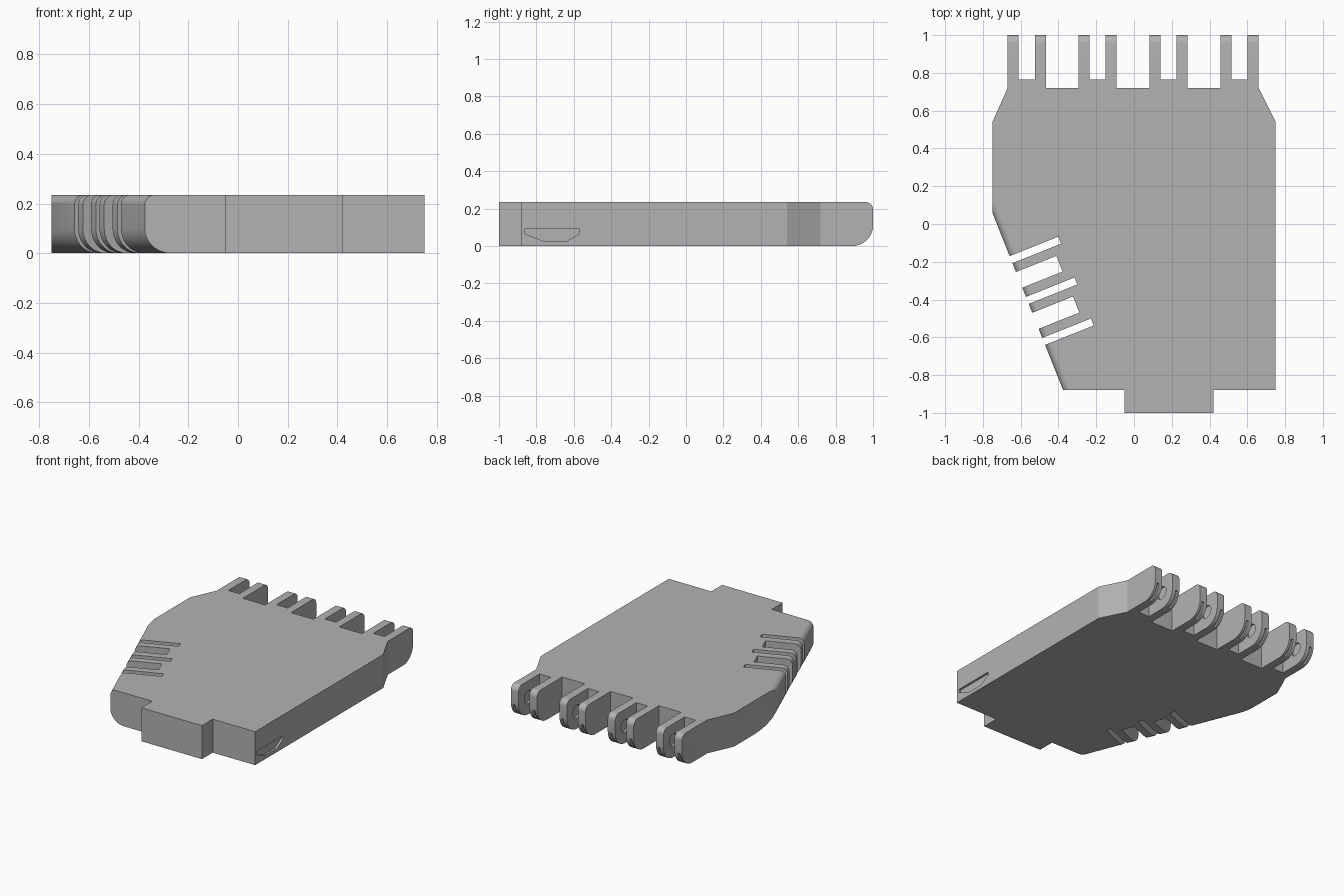
import bpy, bmesh
from math import cos, sin, radians
from mathutils import Matrix, Vector

cube = bpy.data.objects.get("Cube")
if cube:
    bpy.data.objects.remove(cube)

H = 0.235
X, Y, Z = Vector((1, 0, 0)), Vector((0, 1, 0)), Vector((0, 0, 1))

grey = bpy.data.materials.new("plain grey")
grey.use_nodes = True
colour = (0.45, 0.45, 0.45, 1)
grey.diffuse_color = colour
grey.node_tree.nodes["Principled BSDF"].inputs["Base Color"].default_value = colour


def prism(name, pts, u, v, origin, start, end):
    """Extrude a 2D section in the u, v plane along u x v."""
    w = u.cross(v)
    bm = bmesh.new()
    rings = [[bm.verts.new(origin + u * a + v * b + w * t) for a, b in pts]
             for t in (start, end)]
    n = len(pts)
    bm.faces.new(rings[0])
    bm.faces.new(rings[1])
    for i in range(n):
        j = (i + 1) % n
        bm.faces.new((rings[0][i], rings[0][j], rings[1][j], rings[1][i]))
    bmesh.ops.recalc_face_normals(bm, faces=bm.faces)
    mesh = bpy.data.meshes.new(name)
    bm.to_mesh(mesh)
    bm.free()
    mesh.materials.append(grey)
    ob = bpy.data.objects.new(name, mesh)
    bpy.context.collection.objects.link(ob)
    return ob


def cut(target, cutter, operation="DIFFERENCE"):
    cutter.hide_render = True
    mod = target.modifiers.new("cut", "BOOLEAN")
    mod.operation, mod.solver, mod.object = operation, "EXACT", cutter
    bpy.context.view_layer.objects.active = target
    bpy.ops.object.modifier_apply(modifier=mod.name)
    bpy.data.objects.remove(cutter)


def arc(cx, cy, r, a0, a1, n=10):
    angles = [radians(a0 + (a1 - a0) * i / n) for i in range(n + 1)]
    return [(cx + r * cos(a), cy + r * sin(a)) for a in angles]


# Plate outline with four pairs of hinge lugs along the back
knuckles = [-0.568, -0.193, 0.182, 0.559]
inner, outer, back, web = 0.043, 0.101, 0.72, 0.765
outline = [(-0.375, -0.88), (-0.75, 0.06), (-0.75, 0.54)]
for c in knuckles:
    outline += [(c - outer, back), (c - outer, 1), (c - inner, 1), (c - inner, web),
                (c + inner, web), (c + inner, 1), (c + outer, 1), (c + outer, back)]
outline += [(0.75, 0.54), (0.75, -0.88), (0.42, -0.88), (0.42, -1),
            (-0.05, -1), (-0.05, -0.88)]
body = prism("palm_plate", outline, X, Y, Vector(), 0, H)

# Rounded lug tips
low, top = 0.11, 0.04
tips = [(-2, 0)] + arc(1 - low, low, low, -90, 0) + arc(1 - top, H - top, top, 0, 90) + [(-2, H)]
cut(body, prism("tip_rounding", tips, Y, Z, Vector(), -2, 2), "INTERSECT")

# Rounded slanted edge
inward = Vector((0.94, 0.375, 0)).normalized()
along = inward.cross(Z)
corner = Vector((-0.75, 0.06, 0))
low = 0.098
edge = [(3, 0)] + arc(low, low, low, 270, 180) + arc(top, H - top, top, 180, 90) + [(3, H)]
cut(body, prism("edge_rounding", edge, inward, Z, corner, -3, 3), "INTERSECT")

# Slots through the slanted edge: two ends in y, and depth
for y0, y1, depth in [(-0.17, -0.207, 0.277), (-0.254, -0.337, 0.23),
                      (-0.386, -0.423, 0.277), (-0.47, -0.555, 0.232),
                      (-0.603, -0.64, 0.277)]:
    t0, t1 = [(y - corner.y) / along.y for y in (y0, y1)]
    section = [(-0.1, -0.1), (depth, -0.1), (depth, H + 0.1), (-0.1, H + 0.1)]
    cut(body, prism("edge_slot", section, inward, Z, corner, t0, t1))

# Blind pivot holes and curved grooves in the lugs
hole = arc(0.89, 0.12, 0.045, 0, 360, 24)[:-1]
groove = arc(0.89, 0.11, 0.095, -75, -5) + arc(0.89, 0.11, 0.14, -5, -75)
for c in knuckles:
    cut(body, prism("pivot_hole", hole, Y, Z, Vector(), c - 0.058, c + 0.058))
    for side in (-1, 1):
        m = c + side * 0.078
        cut(body, prism("lug_groove", groove, Y, Z, Vector(), m - 0.008, m + 0.008))

# Shallow recess in the left side
recess = [(-0.86, 0.09), (-0.57, 0.09), (-0.57, 0.065), (-0.64, 0.025),
          (-0.76, 0.025), (-0.86, 0.065)]
cut(body, prism("side_recess", recess, Y, Z, Vector(), 0.735, 0.8))

# Smooth curves, crisp edges
bpy.ops.object.select_all(action="DESELECT")
body.select_set(True)
bpy.context.view_layer.objects.active = body
bpy.ops.object.shade_smooth_by_angle(angle=radians(25))
